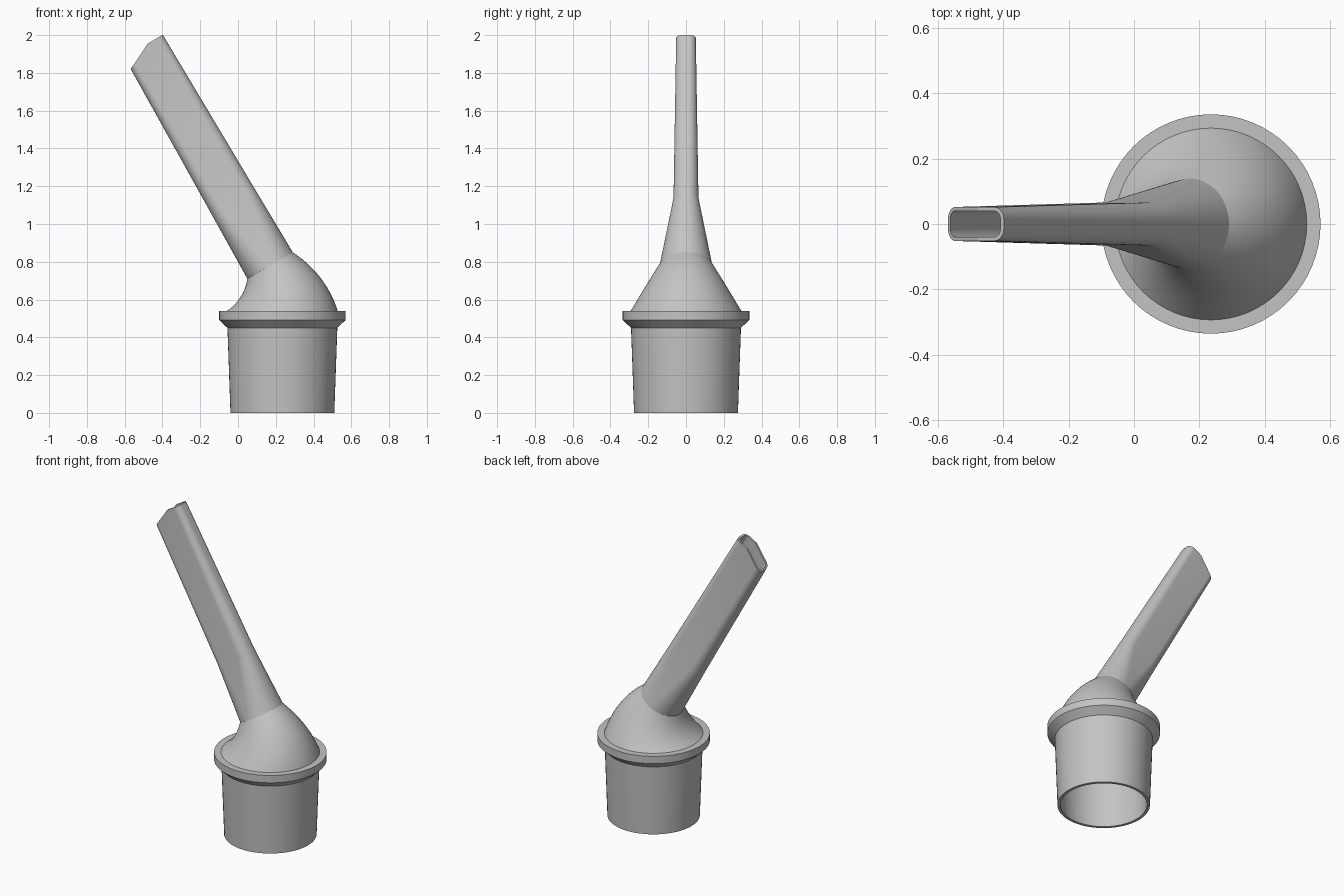
import bpy, bmesh
from math import sin, cos, pi, radians
from mathutils import Vector

cube = bpy.data.objects.get("Cube")
if cube:
    bpy.data.objects.remove(cube)

grey = bpy.data.materials.new("plain_grey")
grey.use_nodes = True
grey.diffuse_color = (0.55, 0.55, 0.55, 1)
grey.node_tree.nodes["Principled BSDF"].inputs["Base Color"].default_value = grey.diffuse_color

QUARTER = 16      # segments per rounded corner
WALL = 0.018
BASE_X = 0.235


def section(a, b, ra, rb, split=0.0):
    """Rounded rectangle (or ellipse when ra=a, rb=b) as 2D points."""
    pts = []
    for q, (sx, sy) in enumerate([(1, 1), (-1, 1), (-1, -1), (1, -1)]):
        for i in range(QUARTER + 1):
            t = (q + i / QUARTER) * pi / 2
            pts.append((sx * (a - ra) + ra * cos(t), sy * (b - rb) + rb * sin(t)))
        if q in (0, 2):               # extra point on each long side
            pts.append((split, sy * b))
    return pts


def place(points, centre, u, axis=None, lift=lambda t: 0):
    axis = axis or Vector((0, 0, 1))
    return [centre + u * t + Vector((0, y, 0)) + axis * lift(t) for t, y in points]


def loft(name, strips):
    bm = bmesh.new()
    for rings in strips:
        rows = [[bm.verts.new(p) for p in ring] for ring in rings]
        n = len(rows[0])
        for low, high in zip(rows, rows[1:]):
            for j in range(n):
                k = (j + 1) % n
                bm.faces.new((low[j], low[k], high[k], high[j]))
    bmesh.ops.remove_doubles(bm, verts=bm.verts, dist=0.00005)
    mesh = bpy.data.meshes.new(name)
    bm.to_mesh(mesh)
    bm.free()
    mesh.materials.append(grey)
    obj = bpy.data.objects.new(name, mesh)
    bpy.context.collection.objects.link(obj)
    bpy.ops.object.select_all(action='DESELECT')
    obj.select_set(True)
    bpy.context.view_layer.objects.active = obj
    bpy.ops.object.shade_smooth_by_angle(angle=radians(12))
    return obj


# Tapered hollow sleeve with a chamfered flange
X = Vector((1, 0, 0))
profile = [(0.293 - WALL, 0.54), (0.275 - WALL, 0), (0.275, 0), (0.291, 0.45),
           (0.335, 0.492), (0.335, 0.54), (0.293, 0.54)]
loft("sleeve_and_flange",
     [[place(section(r, r, r, r), Vector((BASE_X, 0, z)), X) for r, z in profile]])


# Bent dome that narrows from the flange to the tilted neck
def bezier(p, q, r, t):
    return p * (1 - t) ** 2 + q * 2 * t * (1 - t) + r * t * t


def dome_rings(inset, steps=16):
    inner_side = [Vector(p) for p in ((-0.058, 0, 0.54), (0.03, 0, 0.6), (0.05, 0, 0.71))]
    outer_side = [Vector(p) for p in ((0.528, 0, 0.54), (0.465, 0, 0.735), (0.29, 0, 0.85))]
    rings = []
    for i in range(steps + 1):
        t = i / steps
        left, right = bezier(*inner_side, t), bezier(*outer_side, t)
        half = (right - left) / 2
        a = half.length - inset
        b = 0.293 + (0.139 - 0.293) * t - inset
        rings.append(place(section(a, b, a, b), (left + right) / 2, half.normalized()))
    return rings


loft("bent_dome", [dome_rings(0), dome_rings(WALL)[::-1]])

# Flattened spout: round at the neck, slim rounded rectangle to a cut tip
U = Vector((cos(pi / 6), 0, sin(pi / 6)))
AXIS = Vector((-sin(pi / 6), 0, cos(pi / 6)))
NECK = Vector((0.17, 0, 0.78))
CUT = 0.028


def spout_rings(wall):
    def ring(s, a, b, r, split, lift=lambda t: 0):
        a, b, r = a - wall, b - wall, r - wall
        return place(section(a, b, r, r, split), NECK + AXIS * s, U, AXIS, lift)
    return [ring(0, 0.139, 0.139, 0.139, 0),
            ring(0.37, 0.133, 0.066, 0.06, CUT),
            ring(1.342, 0.119, 0.052, 0.036, CUT, lambda t: -0.49 * max(0, CUT - t))]


loft("spout", [spout_rings(0) + spout_rings(0.012)[::-1]])
